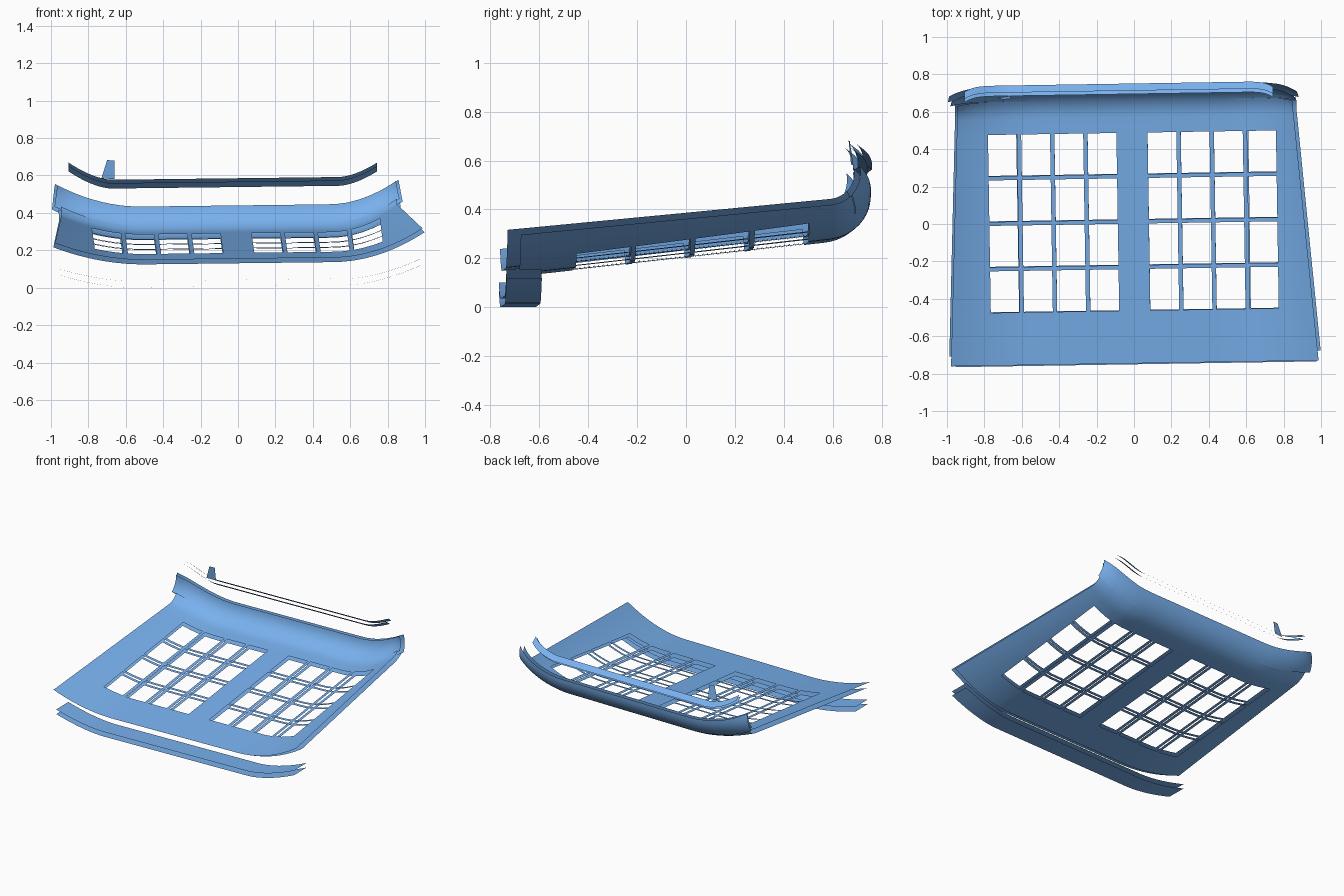
import bpy, bmesh, math
from mathutils import Vector

if "Cube" in bpy.data.objects:
    bpy.data.objects.remove(bpy.data.objects["Cube"])

YAW, ROLL = 0.016, 0.012      # the whole piece sits slightly skewed
BACK = 0.57                   # where the flat bed turns into the back curl
CURL = 0.215                  # length of the back curl
GAP = 0.03                    # distance between the two skins

blue = bpy.data.materials.new("blue_paint")
blue.diffuse_color = (0.19, 0.44, 0.86, 1)
blue.use_nodes = True
blue.node_tree.nodes["Principled BSDF"].inputs["Base Color"].default_value = blue.diffuse_color


def lerp(a, b, t):
    return a + (b - a) * t


def skew(x, y, z):
    return Vector((x - YAW * y, y + YAW * x, z + ROLL * x))


def spans(stops, n):
    """Subdivide a list of stops so neighbouring stops get n steps."""
    out = []
    for a, b in zip(stops, stops[1:]):
        out += [lerp(a, b, i / n) for i in range(n)]
    return out + [stops[-1]]


def bed_point(u, s, wide):
    """Point on the upper skin: u across, s from front to back."""
    if s <= BACK:
        y, z, k = s, 0.155 + 0.11 * (s + 0.745), 0.0
    else:
        k = (s - BACK) / CURL
        a0 = 0.11
        a = a0 + k * 1.43
        y = BACK + 0.165 * (math.sin(a) - math.sin(a0))
        z = 0.30 + 0.145 * (math.cos(a0) - math.cos(a))
    t = min(1.0, (s + 0.745) / 1.345)
    if u < 0:
        width = lerp(0.985, 0.955, k) if wide else lerp(0.99, 0.935, t)
        rise = lerp(0.095, 0.12, k)
    else:
        width = lerp(0.89, 0.855, k) if wide else lerp(0.975, 0.86, t)
        rise = lerp(lerp(0.15, 0.132, t), 0.12, k)
    au = abs(u)
    x = au if au < 0.78 else 0.78 + (au - 0.78) / 0.22 * (width - 0.78)
    f = max(0, (x - 0.5) / (width - 0.5))
    return skew(math.copysign(x, u), y - 0.045 * k * f ** 6, z + rise * f * f)


def skin_point(u, s, wide, offset):
    p = bed_point(u, s, wide)
    if offset:
        e = 0.003
        du = bed_point(u + e, s, wide) - bed_point(u - e, s, wide)
        ds = bed_point(u, s + e, wide) - bed_point(u, s - e, wide)
        p -= du.cross(ds).normalized() * offset
    return p


def add_grid(bm, us, ss, point, skip=None):
    rows = [[bm.verts.new(point(u, s)) for u in us] for s in ss]
    for j in range(len(ss) - 1):
        for i in range(len(us) - 1):
            if skip and skip((us[i] + us[i + 1]) / 2, (ss[j] + ss[j + 1]) / 2):
                continue
            bm.faces.new((rows[j][i], rows[j][i + 1], rows[j + 1][i + 1], rows[j + 1][i]))


def finish(bm, name):
    bmesh.ops.remove_doubles(bm, verts=bm.verts, dist=0.0002)
    loose = [v for v in bm.verts if not v.link_faces]
    bmesh.ops.delete(bm, geom=loose, context='VERTS')
    me = bpy.data.meshes.new(name)
    bm.to_mesh(me)
    bm.free()
    me.materials.append(blue)
    for p in me.polygons:
        p.use_smooth = True
    ob = bpy.data.objects.new(name, me)
    bpy.context.collection.objects.link(ob)
    return ob


# Window openings: two blocks of 4 x 4
cols = [(sx + 0.1775 * i, sx + 0.1775 * i + 0.154) for sx in (-0.773, 0.08) for i in range(4)]
wins = [(-0.463 + 0.243 * j, -0.463 + 0.243 * j + 0.222) for j in range(4)]


def in_window(u, s):
    return any(a < u < b for a, b in cols) and any(a < s < b for a, b in wins)


inner = [v for c in cols for v in c]
us = spans([-1.0, -0.78], 6) + spans(inner, 3) + spans([0.78, 1.0], 6)
hole_rows = [v for w in wins for v in w]

# Two parallel skins with openings, curled up at the back
NOTCH = BACK + 0.45 * CURL    # above this the curl ends widen into tabs
for name, offset, front in (("upper_skin", 0.0, -0.745), ("lower_skin", GAP, -0.695)):
    bm = bmesh.new()
    add_grid(bm, us, [front] + spans(hole_rows, 2) + spans([BACK, NOTCH], 5),
             lambda u, s: skin_point(u, s, False, offset), in_window)
    add_grid(bm, us, spans([NOTCH, BACK + CURL], 6),
             lambda u, s: skin_point(u, s, True, offset))
    finish(bm, name)


# Narrow trim strips with upturned ends
def strip(name, left, right, flat_l, flat_r, a, b, rise_l, rise_r, lean):
    def point(x, t):
        f, rise = 0.0, 0.0
        if x < flat_l:
            f, rise = (flat_l - x) / (flat_l - left), rise_l
        elif x > flat_r:
            f, rise = (x - flat_r) / (right - flat_r), rise_r
        return skew(x, lerp(a[0], b[0], t) - lean * f ** 5,
                    lerp(a[1], b[1], t) + rise * f ** 1.7)
    bm = bmesh.new()
    xs = spans([left, flat_l], 10) + spans([flat_r, right], 10)
    add_grid(bm, xs, [0.0, 1.0], point)
    finish(bm, name)


for i, z in enumerate((0.042, 0.008)):
    strip("front_strip_%d" % (i + 1), -0.965, 0.965, -0.58, 0.58,
          (-0.75, z), (-0.605, z), 0.07, 0.10, 0.0)

for i, d in enumerate((0.0, 0.018)):
    strip("back_strip_%d" % (i + 1), -0.895, 0.755, -0.66, 0.55,
          (0.695 + d, 0.567 + d), (0.733 + d, 0.538 + d), 0.095, 0.075, 0.03)

# Small upright tab by the back strip
bm = bmesh.new()
bm.faces.new([bm.verts.new(p) for p in ((-0.73, 0.675, 0.585), (-0.66, 0.685, 0.58),
                                        (-0.66, 0.67, 0.68), (-0.70, 0.665, 0.682))])
finish(bm, "back_tab")
